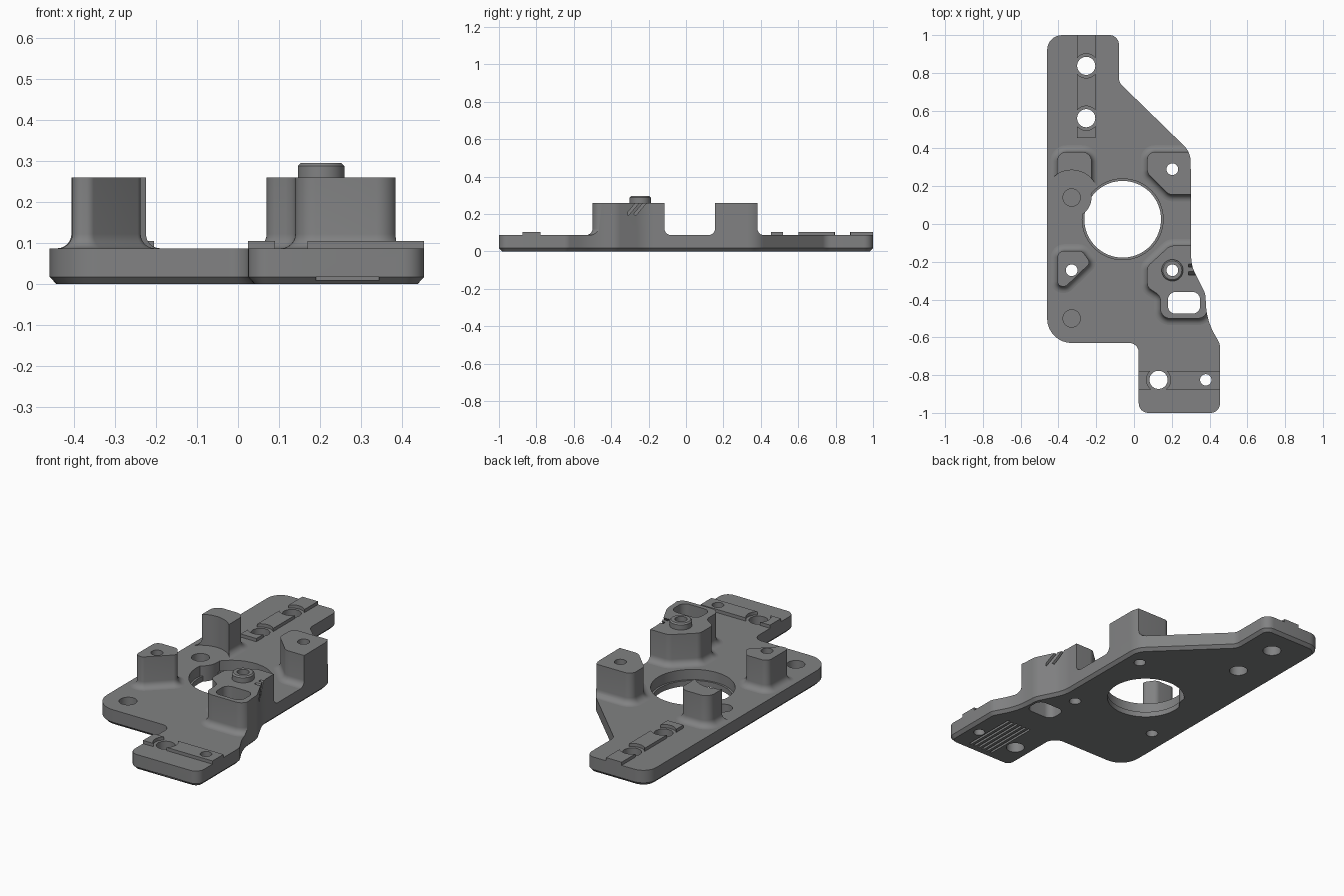
import bpy, bmesh, math
from mathutils import Vector

if "Cube" in bpy.data.objects:
    bpy.data.objects.remove(bpy.data.objects["Cube"])

PLATE_Z, POST_Z, RAIL_Z = 0.087, 0.26, 0.105
FILLET = 0.035

grey = bpy.data.materials.new("mid_grey")
grey.diffuse_color = (0.22, 0.222, 0.225, 1)
grey.use_nodes = True
grey.node_tree.nodes["Principled BSDF"].inputs["Base Color"].default_value = grey.diffuse_color


def rounded(corners, steps=8):
    """Counter-clockwise (x, y, radius) corners -> list of (point, outward normal)."""
    out, n = [], len(corners)
    for i, (x, y, r) in enumerate(corners):
        p = Vector((x, y))
        u = (Vector(corners[i - 1][:2]) - p).normalized()
        v = (Vector(corners[(i + 1) % n][:2]) - p).normalized()
        bis = (u + v).normalized()
        if r == 0:
            out.append((p, -bis * math.sqrt(2)))
            continue
        half = u.angle(v) / 2
        convex = u.x * v.y - u.y * v.x < 0
        c = p + bis * (r / math.sin(half))
        a = p + u * (r / math.tan(half)) - c
        b = p + v * (r / math.tan(half)) - c
        a0 = math.atan2(a.y, a.x)
        da = math.atan2(a.x * b.y - a.y * b.x, a.dot(b))
        for k in range(steps + 1):
            t = a0 + da * k / steps
            d = Vector((math.cos(t), math.sin(t)))
            out.append((c + d * r, d if convex else -d))
    return out


def circle(x, y, r, n=48):
    dirs = [Vector((math.cos(k * math.tau / n), math.sin(k * math.tau / n))) for k in range(n)]
    return [(Vector((x, y)) + d * r, d) for d in dirs]


def rect(x0, x1, y0, y1, r=0):
    return rounded([(x0, y0, r), (x1, y0, r), (x1, y1, r), (x0, y1, r)])


def loft(name, outline, levels):
    """Solid through the outline, offset and raised per (offset, z) level."""
    bm = bmesh.new()
    rings = [[bm.verts.new((*(p + nrm * off), z)) for p, nrm in outline] for off, z in levels]
    n = len(outline)
    for lo, hi in zip(rings, rings[1:]):
        for i in range(n):
            j = (i + 1) % n
            bm.faces.new((lo[i], lo[j], hi[j], hi[i]))
    bm.faces.new(rings[0][::-1])
    bm.faces.new(rings[-1])
    me = bpy.data.meshes.new(name)
    bm.to_mesh(me)
    bm.free()
    me.materials.append(grey)
    ob = bpy.data.objects.new(name, me)
    bpy.context.collection.objects.link(ob)
    return ob


helpers = []


def cutter(outline, z0, z1):
    ob = loft("cutter", outline, [(0, z0), (0, z1)])
    ob.hide_render = True
    helpers.append(ob)
    return ob


def boolean(ob, tools, op='DIFFERENCE'):
    bpy.context.view_layer.objects.active = ob
    for tool in tools:
        m = ob.modifiers.new("cut", 'BOOLEAN')
        m.operation, m.solver, m.object = op, 'EXACT', tool
        bpy.ops.object.modifier_apply(modifier=m.name)


# Base plate outline with the curved right flank
plate_outline = rounded([
    (-0.46, -0.63, 0.13), (0.025, -0.63, 0.05), (0.025, -1, 0.05), (0.455, -1, 0.05),
    (0.455, -0.635, 0.06), (0.385, -0.51, 0.35), (0.378, -0.37, 0.1), (0.303, -0.22, 0.2),
    (0.30, 0.38, 0.12), (-0.08, 0.75, 0.06), (-0.08, 1, 0.05), (-0.46, 1, 0.08)])
plate = loft("base_plate", plate_outline, [(-0.016, 0), (0, 0.017), (0, PLATE_Z)])

# Through holes
post_holes = {k: cutter(circle(x, y, 0.031), -0.1, 0.5) for k, x, y in
              [("ur", 0.203, 0.29), ("ll", -0.33, -0.245), ("lr", 0.203, -0.245)]}
rail_holes = [cutter(circle(x, y, r), -0.1, 0.5) for x, y, r in
              [(-0.253, 0.837, 0.048), (-0.253, 0.56, 0.048),
               (0.13, -0.825, 0.048), (0.38, -0.825, 0.03)]]
window = cutter(rect(0.18, 0.35, -0.475, -0.36, 0.04), -0.1, 0.5)

# Large bore with a shallow step, interrupted by a rounded boss
bore = [cutter(circle(-0.06, 0.025, 0.203, 96), -0.1, 0.2),
        cutter(circle(-0.06, 0.025, 0.214, 96), 0.03, 0.21)]
boss_keep = cutter(circle(-0.33, 0.14, 0.105), -0.2, 0.4)
for b in bore:
    boolean(b, [boss_keep])

# Blind holes, underside grooves and front recess
blind = [cutter(circle(-0.33, y, 0.046), 0.03, 0.3) for y in (0.14, -0.5)]
grooves = [cutter(rect(x, x + 0.013, -0.95, -0.63), -0.05, 0.012)
           for x in [0.19 + 0.0284 * k for k in range(6)]]
recess = cutter(rect(0.19, 0.345, -1.1, -0.985), 0.008, 0.017)
boolean(plate, list(post_holes.values()) + rail_holes + [window] + bore + blind + grooves + [recess])

# Posts with filleted feet, trimmed flush to the plate edge
trim = cutter(plate_outline, -0.1, 0.6)
foot = [(FILLET * (1 - math.sin(a)), PLATE_Z + FILLET * (1 - math.cos(a)))
        for a in [k * math.pi / 12 for k in range(7)]]


def post(name, corners, cuts):
    ob = loft(name, rounded(corners), foot + [(0, POST_Z)])
    boolean(ob, [trim], 'INTERSECT')
    boolean(ob, cuts)
    return ob


# Slanted notches in the right wall of the large post
notches = []
for y in (-0.285, -0.245):
    c = cutter(rect(-0.03, 0.03, -0.007, 0.007), -0.045, 0.08)
    c.location = (0.318, y, 0.23)
    c.rotation_euler.x = -math.radians(40)
    notches.append(c)

parts = [plate]
parts.append(post("back_left_post", [
    (-0.407, 0.2, 0.02), (-0.225, 0.2, 0.02), (-0.225, 0.382, 0.05), (-0.407, 0.382, 0.05)],
    [cutter(circle(-0.33, 0.14, 0.145, 64), 0, 0.5)]))
parts.append(post("back_right_post", [
    (0.07, 0.27, 0.04), (0.185, 0.155, 0.05), (0.36, 0.155, 0.02),
    (0.36, 0.382, 0.02), (0.07, 0.382, 0.04)], [post_holes["ur"]]))
parts.append(post("front_left_post", [
    (-0.405, -0.33, 0.025), (-0.36, -0.33, 0.025), (-0.23, -0.205, 0.025),
    (-0.275, -0.142, 0.035), (-0.405, -0.142, 0.035)], [post_holes["ll"]]))
parts.append(post("front_right_post", [
    (0.14, -0.5, 0.05), (0.378, -0.5, 0.05), (0.41, -0.36, 0.02), (0.37, -0.115, 0.02),
    (0.19, -0.115, 0.05), (0.07, -0.225, 0.04), (0.07, -0.335, 0.04), (0.14, -0.38, 0.05)],
    [post_holes["lr"], window] + notches))

# Raised collar on the large post
collar = loft("collar", circle(0.203, -0.245, 0.057),
              [(0, POST_Z), (0, 0.288), (-0.007, 0.295)])
boolean(collar, [post_holes["lr"]])
parts.append(collar)

# Locating rails, relieved around the larger holes
relief = [cutter(circle(x, y, 0.064), 0, 0.3) for x, y in
          [(-0.253, 0.837), (-0.253, 0.56), (0.13, -0.825)]]
for name, r in [("back_rail", (-0.302, -0.205, 0.455, 1)),
                ("front_rail", (0.025, 0.455, -0.875, -0.778))]:
    rail = loft(name, rect(*r), [(0, PLATE_Z), (0, RAIL_Z)])
    boolean(rail, relief + rail_holes[3:])
    parts.append(rail)

for h in helpers:
    bpy.data.objects.remove(h)

# Smooth shading with sharp edges kept
for ob in parts:
    bpy.ops.object.select_all(action='DESELECT')
    ob.select_set(True)
    bpy.context.view_layer.objects.active = ob
    bpy.ops.object.shade_smooth_by_angle(angle=math.radians(30))
